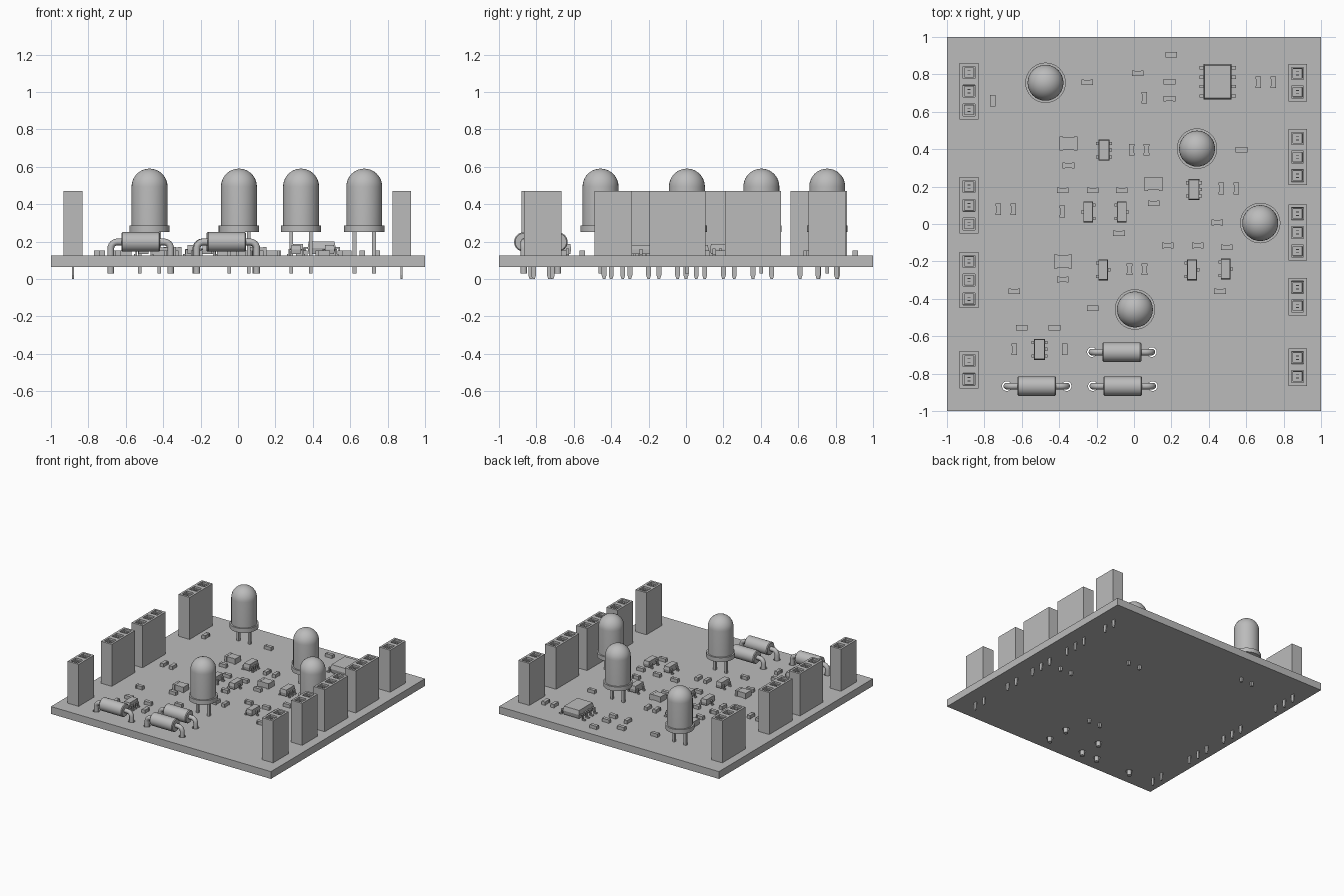
import bpy, bmesh, math
from mathutils import Matrix, Vector

cube = bpy.data.objects.get("Cube")
if cube:
    bpy.data.objects.remove(cube, do_unlink=True)

grey = bpy.data.materials.new("plain grey")
grey.use_nodes = True
COLOUR = (0.5, 0.5, 0.5, 1)
grey.diffuse_color = COLOUR
grey.node_tree.nodes["Principled BSDF"].inputs["Base Color"].default_value = COLOUR

BOTTOM, TOP = 0.065, 0.125      # circuit board faces
SOCKET_TOP = 0.47
PITCH = 0.1


def box(bm, centre, size, taper=1.0):
    """Box whose top face is scaled by taper; returns its vertices."""
    verts = bmesh.ops.create_cube(bm, size=1)["verts"]
    for v in verts:
        k = taper if v.co.z > 0 else 1
        v.co = Vector((v.co.x * size[0] * k, v.co.y * size[1] * k, v.co.z * size[2])) + Vector(centre)
    return verts


def lathe(bm, profile, matrix=Matrix(), steps=32):
    """Spin (radius, height) points around z."""
    verts = [bm.verts.new((r, 0, z)) for r, z in profile]
    edges = [bm.edges.new(pair) for pair in zip(verts, verts[1:])]
    out = bmesh.ops.spin(bm, geom=verts + edges, axis=(0, 0, 1), cent=(0, 0, 0),
                         angle=math.tau, steps=steps, use_duplicate=False)
    new = [v for v in bm.verts if v.is_valid and (v in verts or not v.tag)]
    bmesh.ops.remove_doubles(bm, verts=new, dist=1e-5)
    new = [v for v in bm.verts if not v.tag]
    bmesh.ops.transform(bm, matrix=matrix, verts=new)
    for v in bm.verts:
        v.tag = True


def tube(bm, path, radius, sides=12):
    """Round wire in the xz plane along a path."""
    rings = []
    for i, p in enumerate(path):
        a, b = path[max(i - 1, 0)], path[min(i + 1, len(path) - 1)]
        t = (Vector(b) - Vector(a)).normalized()
        side = Vector((0, 1, 0))
        up = t.cross(side)
        rings.append([bm.verts.new(Vector(p) + radius * (math.cos(w) * side + math.sin(w) * up))
                      for w in (math.tau * s / sides for s in range(sides))])
    for a, b in zip(rings, rings[1:]):
        for s in range(sides):
            n = (s + 1) % sides
            bm.faces.new((a[s], a[n], b[n], b[s]))
    bm.faces.new(rings[0])
    bm.faces.new(rings[-1])
    for v in bm.verts:
        v.tag = True


def to_mesh(bm, name):
    bmesh.ops.recalc_face_normals(bm, faces=bm.faces)
    mesh = bpy.data.meshes.new(name)
    bm.to_mesh(mesh)
    bm.free()
    mesh.materials.append(grey)
    return mesh


def place(mesh, name, x=0, y=0, turn=0, smooth=False):
    obj = bpy.data.objects.new(name, mesh)
    bpy.context.collection.objects.link(obj)
    obj.location = (x, y, 0)
    obj.rotation_euler.z = turn
    if smooth:
        bpy.ops.object.select_all(action="DESELECT")
        obj.select_set(True)
        bpy.context.view_layer.objects.active = obj
        bpy.ops.object.shade_smooth_by_angle(angle=math.radians(35))
    return obj


def socket_mesh(count):
    """Pin socket strip with recessed square openings and tapered tails."""
    bm = bmesh.new()
    for i in range(count):
        y = (i - (count - 1) / 2) * PITCH
        box(bm, (0, y, (TOP + SOCKET_TOP) / 2), (PITCH, PITCH, SOCKET_TOP - TOP))
    bmesh.ops.remove_doubles(bm, verts=bm.verts, dist=1e-4)
    bm.normal_update()
    inner = [f for f in bm.faces if abs(f.normal.y) > 0.9
             and abs(f.calc_center_median().y) < count * PITCH / 2 - 0.01]
    bmesh.ops.delete(bm, geom=inner, context="FACES_ONLY")
    bmesh.ops.recalc_face_normals(bm, faces=bm.faces)
    tops = [f for f in bm.faces if f.normal.z > 0.9]
    for thick, drop in ((0.025, 0.0), (0.001, 0.014), (0.009, 0.0), (0.001, 0.1)):
        bmesh.ops.inset_individual(bm, faces=tops, thickness=thick, depth=-drop)
    for i in range(count):
        y = (i - (count - 1) / 2) * PITCH
        # spring contact leaves inside the opening
        for s in (-1, 1):
            box(bm, (0, y + s * 0.009, SOCKET_TOP - 0.06), (0.016, 0.004, 0.09))
        box(bm, (0, y, BOTTOM - 0.01), (0.01, 0.026, 0.07))
        for v in box(bm, (0, y, 0.01), (0.01, 0.026, 0.02)):
            if v.co.z < 0.01:
                v.co.y = y + (v.co.y - y) * 0.5
    return to_mesh(bm, "socket")


def led_mesh():
    """Domed lamp with a flange and two legs."""
    bm = bmesh.new()
    r, base, shoulder = 0.096, 0.25, 0.494
    dome = [(r * math.cos(a), shoulder + r * math.sin(a))
            for a in (math.pi / 2 * i / 10 for i in range(10))]
    lathe(bm, [(0, base), (0.108, base), (0.108, 0.285), (r, 0.285)] + dome + [(0, shoulder + r)])
    for x in (-0.052, 0.052):
        box(bm, (x, 0, 0.14), (0.02, 0.02, 0.22))
    return to_mesh(bm, "lamp")


def resistor_mesh():
    """Cylindrical body on a bent wire."""
    bm = bmesh.new()
    half, r, axis, reach, bend = 0.104, 0.052, 0.198, 0.16, 0.035
    lathe(bm, [(0, -half), (r - 0.006, -half), (r, 0.006 - half), (r, half - 0.006),
               (r - 0.006, half), (0, half)],
          Matrix.Translation((0, 0, axis)) @ Matrix.Rotation(math.pi / 2, 4, "Y"))
    for s in (-1, 1):
        arc = [(s * (reach - bend + bend * math.sin(a)), 0, axis - bend + bend * math.cos(a))
               for a in (math.pi / 2 * i / 6 for i in range(7))]
        tube(bm, [(s * 0.09, 0, axis)] + arc + [(s * reach, 0, 0.03)], 0.018)
    return to_mesh(bm, "resistor")


def chip_mesh(width, length, height, reach, left, right):
    """Moulded package with gull-wing legs at the given y positions."""
    bm = bmesh.new()
    low = TOP + 0.008
    mid = (low + height) / 2
    box(bm, (0, 0, (mid + height) / 2), (width, length, height - mid), 0.92)
    for v in box(bm, (0, 0, (low + mid) / 2), (width, length, mid - low)):
        if v.co.z < mid - 0.001:
            v.co.x *= 0.92
            v.co.y *= 0.92
    gap = reach - width / 2
    for s, rows in ((-1, left), (1, right)):
        for y in rows:
            box(bm, (s * (width / 2 + gap * 0.2), y, mid), (gap * 0.5, 0.017, 0.007))
            box(bm, (s * (width / 2 + gap * 0.45), y, (TOP + mid) / 2), (0.007, 0.017, mid - TOP + 0.007))
            box(bm, (s * (reach - gap * 0.3), y, TOP + 0.004), (gap * 0.6, 0.017, 0.008))
    return to_mesh(bm, "chip")


def passive_mesh(length, width, height):
    """Surface-mount block with metal end caps."""
    bm = bmesh.new()
    box(bm, (0, 0, TOP + height / 2), (length * 0.9, width * 0.9, height * 0.94))
    for s in (-1, 1):
        box(bm, (s * length * 0.4, 0, TOP + height / 2), (length * 0.2, width, height))
    return to_mesh(bm, "passive")


# board, drilled where the resistor wires pass
resistors = [(-0.065, -0.685), (-0.52, -0.867), (-0.06, -0.867)]
bm = bmesh.new()
box(bm, (0, 0, (TOP + BOTTOM) / 2), (2, 2, TOP - BOTTOM))
board = place(to_mesh(bm, "board"), "board")
bm = bmesh.new()
for x, y in resistors:
    for s in (-0.16, 0.16):
        bmesh.ops.create_cone(bm, cap_ends=True, segments=16, radius1=0.026, radius2=0.026,
                              depth=0.2, matrix=Matrix.Translation((x + s, y, 0.1)))
drill = place(to_mesh(bm, "drill"), "drill")
drill.hide_render = True
cut = board.modifiers.new("holes", "BOOLEAN")
cut.object = drill
cut.solver = "EXACT"
bpy.context.view_layer.objects.active = board
bpy.ops.object.modifier_apply(modifier=cut.name)
bpy.data.objects.remove(drill, do_unlink=True)

# pin sockets along both sides
sockets = {n: socket_mesh(n) for n in (2, 3)}
for side, x, rows in (("right", -0.882, ((3, 0.71), (3, 0.1), (3, -0.3), (2, -0.78))),
                      ("left", 0.875, ((2, 0.755), (3, 0.358), (3, -0.045), (2, -0.388), (2, -0.765)))):
    for n, y in rows:
        place(sockets[n], side + "_pin_socket", x, y)

# lamps and resistors
lamp = led_mesh()
for x, y in ((-0.473, 0.755), (0.337, 0.403), (0.675, 0.005), (0.005, -0.457)):
    place(lamp, "lamp", x, y, smooth=True)
wire_part = resistor_mesh()
for x, y in resistors:
    place(wire_part, "axial_resistor", x, y, smooth=True)

# chips
rows = [(i - 1.5) * 0.05 for i in range(4)]
place(chip_mesh(0.15, 0.19, 0.2, 0.118, rows, rows), "large_chip", 0.447, 0.76)
step = 0.036
five = chip_mesh(0.058, 0.112, 0.187, 0.052, (-step, step), (-step, 0, step))
for x, y in ((-0.16, 0.395), (0.32, 0.185), (-0.505, -0.67)):
    place(five, "five_leg_chip", x, y)
three = chip_mesh(0.052, 0.112, 0.182, 0.048, (-step, step), (0,))
for x, y, turn in ((-0.245, 0.065, math.pi), (-0.065, 0.065, 0), (-0.165, -0.245, 0),
                   (0.31, -0.245, 0), (0.49, -0.24, 0)):
    place(three, "three_leg_chip", x, y, turn)

# small surface parts: lying along x, along y, and the wide ones
small = passive_mesh(0.062, 0.03, 0.028)
along_x = [(0.2, 0.905), (0.02, 0.805), (-0.25, 0.757), (0.19, 0.76), (0.19, 0.67), (0.575, 0.397),
           (-0.35, 0.313), (-0.38, 0.18), (-0.22, 0.18), (-0.065, 0.18), (0.105, 0.11), (0.445, 0.008),
           (-0.08, -0.05), (0.18, -0.115), (0.34, -0.115), (0.495, -0.125), (-0.38, -0.297),
           (-0.64, -0.36), (0.46, -0.36), (-0.22, -0.45), (-0.6, -0.555), (-0.425, -0.555)]
along_y = [(-0.755, 0.66), (0.055, 0.676), (0.665, 0.757), (0.745, 0.757), (-0.013, 0.398),
           (0.067, 0.398), (0.467, 0.19), (0.547, 0.19), (-0.725, 0.078), (-0.645, 0.078),
           (-0.383, 0.067), (-0.024, -0.243), (0.056, -0.243), (-0.64, -0.67), (-0.37, -0.67)]
for spots, turn in ((along_x, 0), (along_y, math.pi / 2)):
    for x, y in spots:
        place(small, "small_surface_part", x, y, turn)
wide = passive_mesh(0.098, 0.075, 0.045)
for x, y in ((-0.35, 0.43), (0.104, 0.215), (-0.38, -0.2)):
    place(wide, "wide_surface_part", x, y)
